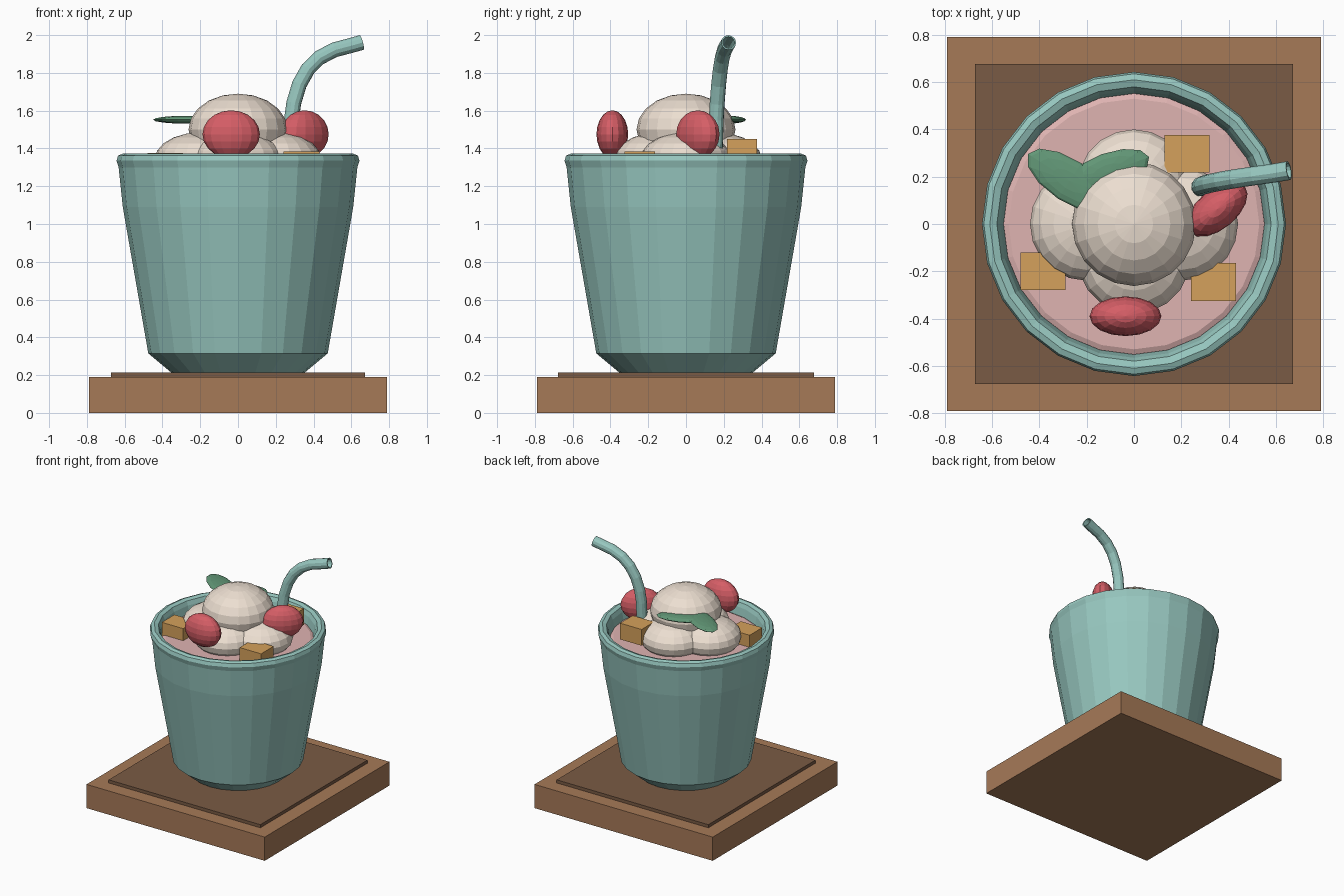
import bpy, bmesh
from math import radians, cos, sin, pi
from mathutils import Matrix, Vector

if "Cube" in bpy.data.objects:
    bpy.data.objects.remove(bpy.data.objects["Cube"])


def material(name, r, g, b):
    m = bpy.data.materials.new(name)
    m.diffuse_color = [(c / 255) ** 2.2 for c in (r, g, b)] + [1]
    m.use_nodes = True
    m.node_tree.nodes["Principled BSDF"].inputs["Base Color"].default_value = m.diffuse_color
    return m


TEAL = material("teal", 150, 198, 190)
WOOD = material("wood", 165, 121, 88)
DARK = material("dark_wood", 121, 91, 70)
PINK = material("pink", 222, 178, 176)
CREAM = material("cream", 236, 222, 208)
RED = material("red", 212, 94, 102)
GREEN = material("green", 98, 150, 118)
GOLD = material("gold", 212, 160, 92)


def finish(bm, name, mat):
    bmesh.ops.recalc_face_normals(bm, faces=bm.faces)
    me = bpy.data.meshes.new(name)
    bm.to_mesh(me)
    bm.free()
    me.materials.append(mat)
    ob = bpy.data.objects.new(name, me)
    bpy.context.collection.objects.link(ob)
    return ob


def box(name, center, size, mat):
    bm = bmesh.new()
    m = Matrix.Translation(center) @ Matrix.Diagonal((*size, 1))
    bmesh.ops.create_cube(bm, size=1, matrix=m)
    return finish(bm, name, mat)


def ellipsoid(name, center, radii, mat, turn=0, segs=20, rings=10):
    bm = bmesh.new()
    m = (Matrix.Translation(center) @ Matrix.Rotation(radians(turn), 4, 'Z')
         @ Matrix.Diagonal((*radii, 1)))
    bmesh.ops.create_uvsphere(bm, u_segments=segs, v_segments=rings, radius=1, matrix=m)
    return finish(bm, name, mat)


def lathe(name, profile, mat, segs=24):
    bm = bmesh.new()
    verts = [bm.verts.new((r, 0, z)) for r, z in profile]
    edges = [bm.edges.new(p) for p in zip(verts, verts[1:])]
    bmesh.ops.spin(bm, geom=verts + edges, cent=(0, 0, 0), axis=(0, 0, 1),
                   angle=2 * pi, steps=segs, use_duplicate=False)
    bmesh.ops.remove_doubles(bm, verts=bm.verts, dist=1e-4)
    return finish(bm, name, mat)


def tube(name, path, radius, mat, sides=12):
    bm = bmesh.new()
    pts = [Vector(p) for p in path]
    rings = []
    for i, p in enumerate(pts):
        d = (pts[min(i + 1, len(pts) - 1)] - pts[max(i - 1, 0)]).normalized()
        u = d.cross(Vector((-0.17, 0.98, 0))).normalized()
        v = d.cross(u)
        rings.append([bm.verts.new(p + radius * (cos(a) * u + sin(a) * v))
                      for a in (2 * pi * k / sides for k in range(sides))])
    for a, b in zip(rings, rings[1:]):
        for k in range(sides):
            n = (k + 1) % sides
            bm.faces.new((a[k], a[n], b[n], b[k]))
    ob = finish(bm, name, mat)
    # wall thickness so the open end reads as hollow
    mod = ob.modifiers.new("wall", 'SOLIDIFY')
    mod.thickness = 0.008
    mod.offset = -1
    return ob


# board and mat
box("board", (0, 0, 0.095), (1.58, 1.58, 0.19), WOOD)
box("board_inlay", (0, 0, 0.2), (1.345, 1.355, 0.03), DARK)

# cup with rolled rim, and the drink inside
lathe("cup", [(0, 0.215), (0.355, 0.215), (0.475, 0.315), (0.61, 1.09), (0.632, 1.30),
              (0.643, 1.335), (0.635, 1.362), (0.61, 1.372), (0.58, 1.362),
              (0.566, 1.33), (0.55, 1.25), (0.53, 1.05), (0.42, 0.36), (0, 0.33)], TEAL)
lathe("drink", [(0, 1.22), (0.548, 1.22), (0.552, 1.27), (0.53, 1.28), (0, 1.28)], PINK)

# scoops: four around and one on top
for n, (x, y) in {"right": (0.2, 0), "back": (0, 0.16),
                  "left": (-0.2, 0), "front": (0, -0.14)}.items():
    ellipsoid("scoop_" + n, (x, y, 1.345), (0.24, 0.24, 0.14), CREAM)
ellipsoid("scoop_top", (0, 0, 1.5), (0.262, 0.262, 0.19), CREAM)

# berries
ellipsoid("berry_front", (-0.036, -0.39, 1.475), (0.152, 0.084, 0.127), RED, 0, 16, 10)
ellipsoid("berry_right", (0.352, 0.063, 1.475), (0.152, 0.084, 0.127), RED, 40, 16, 10)

# fruit cubes
for n, c in {"back": (0.225, 0.297, 1.385), "right": (0.337, -0.245, 1.32),
             "left": (-0.385, -0.2, 1.312)}.items():
    box("cube_" + n, c, (0.19, 0.16, 0.13), GOLD)

# leaves
ellipsoid("leaf_left", (-0.272, 0.182, 1.552), (0.21, 0.09, 0.021), GREEN, -33, 12, 8)
ellipsoid("leaf_right", (-0.11, 0.22, 1.552), (0.185, 0.08, 0.021), GREEN, 20, 12, 8)

# bent straw
tube("straw", [(0.27, 0.14, 1.0), (0.281, 0.155, 1.4), (0.283, 0.16, 1.55), (0.295, 0.165, 1.64),
               (0.325, 0.173, 1.74), (0.37, 0.182, 1.82), (0.43, 0.192, 1.88),
               (0.51, 0.204, 1.922), (0.59, 0.215, 1.943), (0.655, 0.226, 1.961)], 0.04, TEAL)
